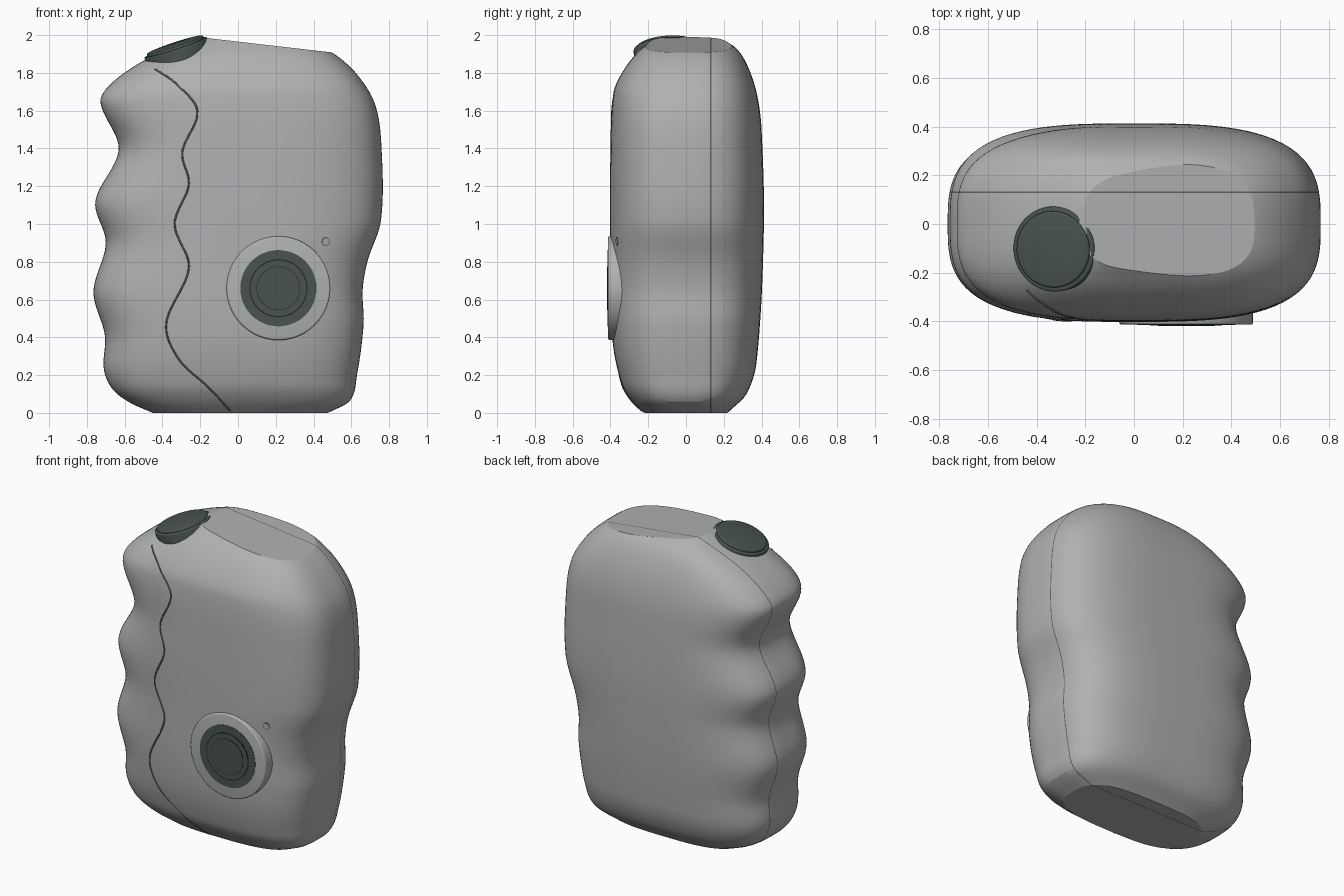
import bpy, bmesh, math
from mathutils import Vector, Matrix
from mathutils.bvhtree import BVHTree

if "Cube" in bpy.data.objects:
    bpy.data.objects.remove(bpy.data.objects["Cube"])


def material(name, r, g, b):
    m = bpy.data.materials.new(name)
    m.use_nodes = True
    m.diffuse_color = (r, g, b, 1)
    m.node_tree.nodes["Principled BSDF"].inputs["Base Color"].default_value = (r, g, b, 1)
    return m


GREY = material("shell grey", 0.43, 0.44, 0.445)
DARK = material("dark slate", 0.065, 0.088, 0.083)
LINE = material("seam grey", 0.12, 0.125, 0.125)
BLACK = material("hole black", 0.015, 0.02, 0.02)


def spline(pts, t):
    """Smooth value through (key, value) points sorted by key."""
    def slope(i):
        a, b = pts[max(i - 1, 0)], pts[min(i + 1, len(pts) - 1)]
        return (b[1] - a[1]) / (b[0] - a[0])
    i = 0
    while i < len(pts) - 2 and t > pts[i + 1][0]:
        i += 1
    (a, va), (b, vb) = pts[i], pts[i + 1]
    h = b - a
    u = (t - a) / h
    return (va * (1 + 2 * u) * (1 - u) ** 2 + vb * u * u * (3 - 2 * u)
            + h * u * (1 - u) * (slope(i) * (1 - u) - slope(i + 1) * u))


def finish(name, bm, mats, angle=25):
    bmesh.ops.recalc_face_normals(bm, faces=bm.faces)
    me = bpy.data.meshes.new(name)
    bm.to_mesh(me)
    bm.free()
    for m in mats:
        me.materials.append(m)
    ob = bpy.data.objects.new(name, me)
    bpy.context.collection.objects.link(ob)
    smooth(ob, angle)
    return ob


def smooth(ob, angle):
    bpy.ops.object.select_all(action='DESELECT')
    ob.select_set(True)
    bpy.context.view_layer.objects.active = ob
    bpy.ops.object.shade_smooth_by_angle(angle=math.radians(angle))


# Half-size outlines of the shell by height
GRIP = [(0, .45), (.05, .565), (.12, .66), (.23, .71), (.41, .705), (.64, .765), (.9, .70),
        (1.12, .755), (1.395, .632), (1.645, .728), (1.745, .67), (1.87, .49), (1.95, .3), (2, .18)]
PLAIN = [(0, .475), (.06, .59), (.2, .63), (.47, .665), (.65, .66), (.8, .685), (1.02, .757),
         (1.4, .76), (1.63, .727), (1.78, .64), (1.89, .525), (1.95, .41), (2, .28)]
FRONT = [(0, .22), (.06, .285), (.15, .34), (.39, .39), (.8, .4), (1.4, .4),
         (1.69, .385), (1.79, .345), (1.9, .265), (2, .15)]
BACK = [(0, .22), (.1, .32), (.28, .375), (.97, .412), (1.5, .4),
        (1.69, .375), (1.85, .32), (1.94, .255), (2, .15)]

# Shell: stacked rounded sections
SEG, LEVELS, POWER = 120, 100, 3.1
bm = bmesh.new()
rings = []
for k in range(LEVELS + 1):
    z = 2 * k / LEVELS
    grip, plain, front, back = (spline(p, z) for p in (GRIP, PLAIN, FRONT, BACK))
    ring = []
    for s in range(SEG):
        a = math.tau * s / SEG
        c, d = math.cos(a), math.sin(a)
        r = (abs(c) ** POWER + abs(d) ** POWER) ** (-1 / POWER)
        ring.append(bm.verts.new((r * c * (plain if c > 0 else grip),
                                  r * d * (back if d > 0 else front), z)))
    rings.append(ring)
for lo, hi in zip(rings, rings[1:]):
    for s in range(SEG):
        t = (s + 1) % SEG
        bm.faces.new((lo[s], lo[t], hi[t], hi[s]))
bm.faces.new(rings[0])
bm.faces.new(rings[-1])


def bisect(co, no, clear=False):
    return bmesh.ops.bisect_plane(bm, geom=bm.verts[:] + bm.edges[:] + bm.faces[:],
                                  plane_co=co, plane_no=no, clear_outer=clear)


# Slanted flat on top, then the seam band around the shell
cut = bisect((-.17, 0, 1.985), (.115, 0, 1), True)
bmesh.ops.holes_fill(bm, edges=[e for e in cut["geom_cut"] if isinstance(e, bmesh.types.BMEdge)])
SEAM, HALF = .131, .003
for y in (SEAM - HALF, SEAM + HALF):
    bisect((0, y, 0), (0, 1, 0))
for f in bm.faces:
    if abs(f.calc_center_median().y - SEAM) < HALF:
        f.material_index = 1
bm.normal_update()
tree = BVHTree.FromBMesh(bm)
shell = finish("shell", bm, [GREY, LINE])


def on_shell(start, direction, turn=0, lift=0):
    """Frame on the shell, local z pointing out of it."""
    hit, n, _, _ = tree.ray_cast(Vector(start), Vector(direction))
    if n.dot(Vector(direction)) > 0:
        n = -n
    return frame(hit + n * lift, n, turn)


def frame(loc, normal, turn=0):
    rot = Vector(normal).to_track_quat('Z', 'Y').to_matrix().to_4x4()
    return Matrix.Translation(loc) @ rot @ Matrix.Rotation(math.radians(turn), 4, 'Z')


def plate(name, w, h, r, depth, mat, matrix, bevel=0, seg=12):
    """Rounded rectangle or disc, running down from local z = 0."""
    bm = bmesh.new()
    verts = []
    for q, (sx, sy) in enumerate(((1, 1), (-1, 1), (-1, -1), (1, -1))):
        for i in range(seg + 1):
            a = math.pi / 2 * (q + i / seg)
            verts.append(bm.verts.new((sx * (w / 2 - r) + r * math.cos(a),
                                       sy * (h / 2 - r) + r * math.sin(a), 0)))
    bmesh.ops.remove_doubles(bm, verts=verts, dist=1e-5)
    top = bm.faces.new(bm.verts)
    low = bmesh.ops.extrude_face_region(bm, geom=[top], use_keep_orig=True)["geom"]
    bmesh.ops.translate(bm, verts=[v for v in low if isinstance(v, bmesh.types.BMVert)],
                        vec=(0, 0, -depth))
    if bevel:
        edges = [e for e in bm.edges if all(abs(v.co.z) < 1e-6 for v in e.verts)]
        bmesh.ops.bevel(bm, geom=edges, offset=bevel, segments=3, profile=.5, affect='EDGES')
    bm.transform(matrix)
    return finish(name, bm, [mat], 35)


def disc(name, r, depth, mat, matrix, bevel=0):
    return plate(name, 2 * r, 2 * r, r, depth, mat, matrix, bevel)


def carve(cutter):
    mod = shell.modifiers.new("carve", 'BOOLEAN')
    mod.operation, mod.solver, mod.object = 'DIFFERENCE', 'EXACT', cutter
    mod.material_mode = 'TRANSFER'
    bpy.context.view_layer.objects.active = shell
    bpy.ops.object.modifier_apply(modifier=mod.name)
    bpy.data.objects.remove(cutter)


# Screw holes in the back
for x, z in ((.467, 1.63), (-.48, 1.66), (.47, .155), (-.46, .14)):
    spot = on_shell((x, 2, z), (0, -1, 0)).translation
    carve(disc("hole_cutter", .036, .25, GREY, frame(spot + Vector((0, .15, 0)), (0, 1, 0))))

# Speaker slot with its rows of holes
slot = on_shell((.51, -2, 1.38), (0, 1, 0), -38)
carve(plate("slot_cutter", .3, .115, .03, .1, DARK, slot @ Matrix.Translation((0, 0, .078))))
for row in range(3):
    for col in range(7):
        at = Matrix.Translation(((col - 3 + (row % 2 - .5) * .5) * .037, (row - 1) * .03, -.02))
        plate("speaker_hole", .014, .014, .007, .003, BLACK, slot @ at, seg=3)

# Charging port on the side
port = on_shell((2, 0, .4), (-1, 0, 0))
carve(plate("port_cutter", .088, .265, .044, .07, GREY, port @ Matrix.Translation((0, 0, .05))))
plate("port_insert", .064, .23, .032, .02, DARK, port @ Matrix.Translation((0, 0, -.006)), .004)
smooth(shell, 20)

# Front dial: raised ring with stepped dark discs
DIAL = Vector((.214, 0, .66))
disc("dial_ring", .275, .15, GREY, frame(DIAL + Vector((0, -.413, 0)), (0, -1, 0)), .01)
for i, (r, mat) in enumerate(((.202, DARK), (.154, BLACK), (.148, DARK), (.116, BLACK), (.113, DARK))):
    y = -.4145 - .0012 * i
    disc("dial_disc", r, .006, mat, frame(DIAL + Vector((0, y, 0)), (0, -1, 0)))

# Indicator light beside the dial
lamp = on_shell((.463, -2, .907), (0, 1, 0), 0, .001)
disc("lamp_rim", .023, .006, LINE, lamp)
disc("lamp", .018, .006, GREY, lamp @ Matrix.Translation((0, 0, .002)))

# Tilted shutter button
tilt = frame((-.335, -.105, 1.95), (-.31, -.08, .94))
disc("button_cap", .157, .03, DARK, tilt, .008)
disc("button_collar", .175, .1, DARK, tilt @ Matrix.Translation((0, 0, -.014)), .008)

# Thin grip line down the front
GRIP_LINE = [(.01, -.04), (.13, -.15), (.28, -.31), (.47, -.38), (.77, -.26), (1, -.335),
             (1.21, -.26), (1.38, -.295), (1.6, -.215), (1.75, -.335), (1.82, -.44)]
path = bpy.data.curves.new("grip_line", 'CURVE')
path.dimensions = '3D'
path.bevel_depth, path.bevel_resolution = .005, 1
path.materials.append(LINE)
STEPS = 90
line = path.splines.new('POLY')
line.points.add(STEPS)
for i, p in enumerate(line.points):
    z = .01 + 1.81 * i / STEPS
    spot = on_shell((spline(GRIP_LINE, z), -2, z), (0, 1, 0)).translation
    p.co = (*spot, 1)
bpy.context.collection.objects.link(bpy.data.objects.new("grip_line", path))
